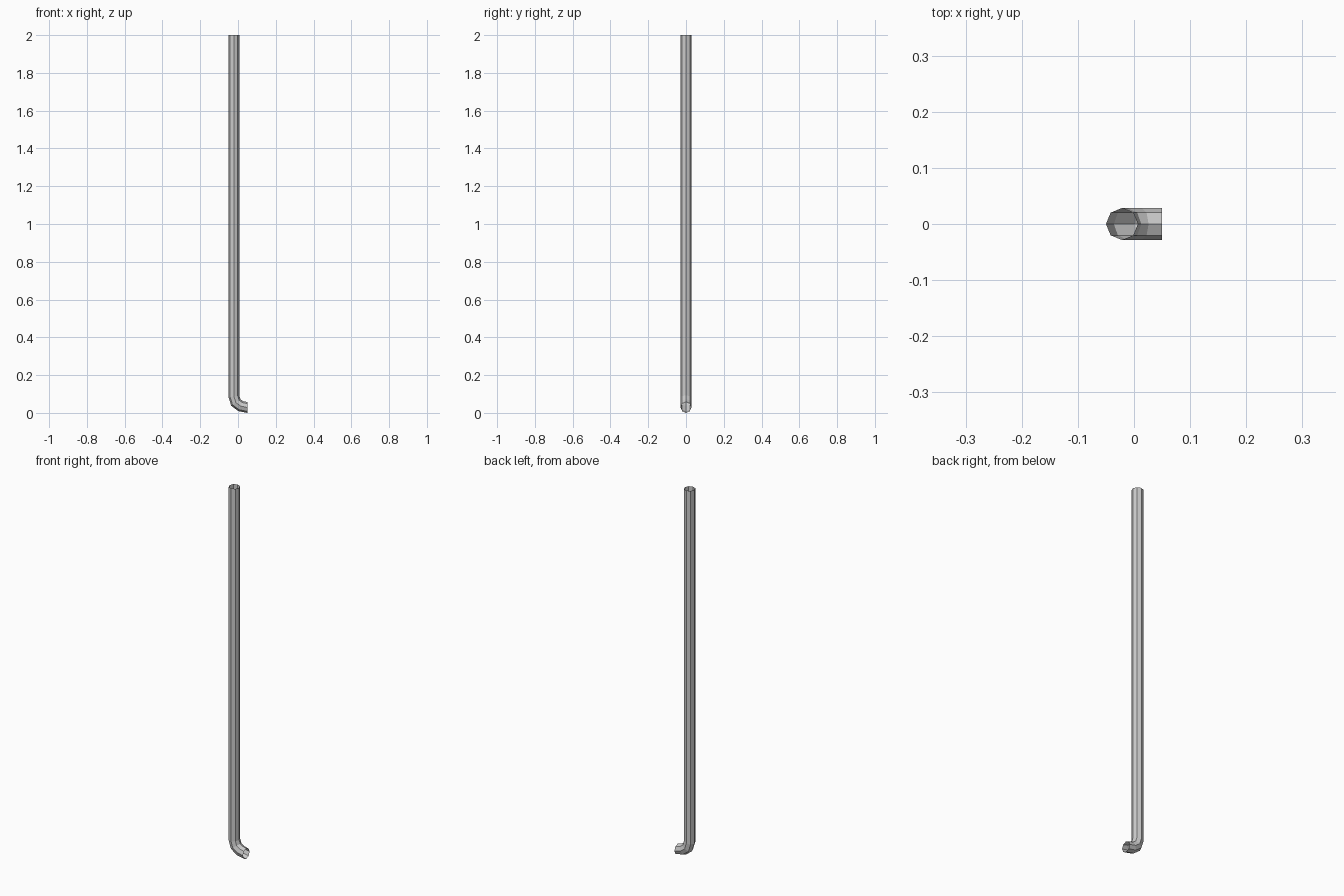
import bpy, bmesh, math
from mathutils import Vector

if "Cube" in bpy.data.objects:
    bpy.data.objects.remove(bpy.data.objects["Cube"])

R, SIDES = 0.0285, 8
# Centre line in the XZ plane: straight drop, soft elbow, short spout
PATH = [(-0.0215, 2.0), (-0.0215, 0.087), (-0.0115, 0.055), (0.014, 0.036), (0.0495, 0.0285)]
pts = [Vector((x, 0, z)) for x, z in PATH]
dirs = [(b - a).normalized() for a, b in zip(pts, pts[1:])]

bm = bmesh.new()
rings = []
for i, p in enumerate(pts):
    # Mitred cross-section at every bend, square cut at both ends
    if i == 0:
        t, stretch = dirs[0], 1.0
    elif i == len(pts) - 1:
        t, stretch = Vector((1, 0, 0)), 1.0
    else:
        t = (dirs[i - 1] + dirs[i]).normalized()
        stretch = 1 / t.dot(dirs[i])
    side = Vector((0, 1, 0))
    out = t.cross(side)
    ring = []
    for k in range(SIDES):
        a = 2 * math.pi * k / SIDES
        ring.append(bm.verts.new(p + out * (R * stretch * math.cos(a)) + side * (R * math.sin(a))))
    rings.append(ring)

# Open-ended pipe walls
for a, b in zip(rings, rings[1:]):
    for k in range(SIDES):
        n = (k + 1) % SIDES
        bm.faces.new((a[k], a[n], b[n], b[k]))
bmesh.ops.recalc_face_normals(bm, faces=bm.faces)

mesh = bpy.data.meshes.new("drain_pipe")
bm.to_mesh(mesh)
bm.free()
pipe = bpy.data.objects.new("drain_pipe", mesh)
bpy.context.collection.objects.link(pipe)
